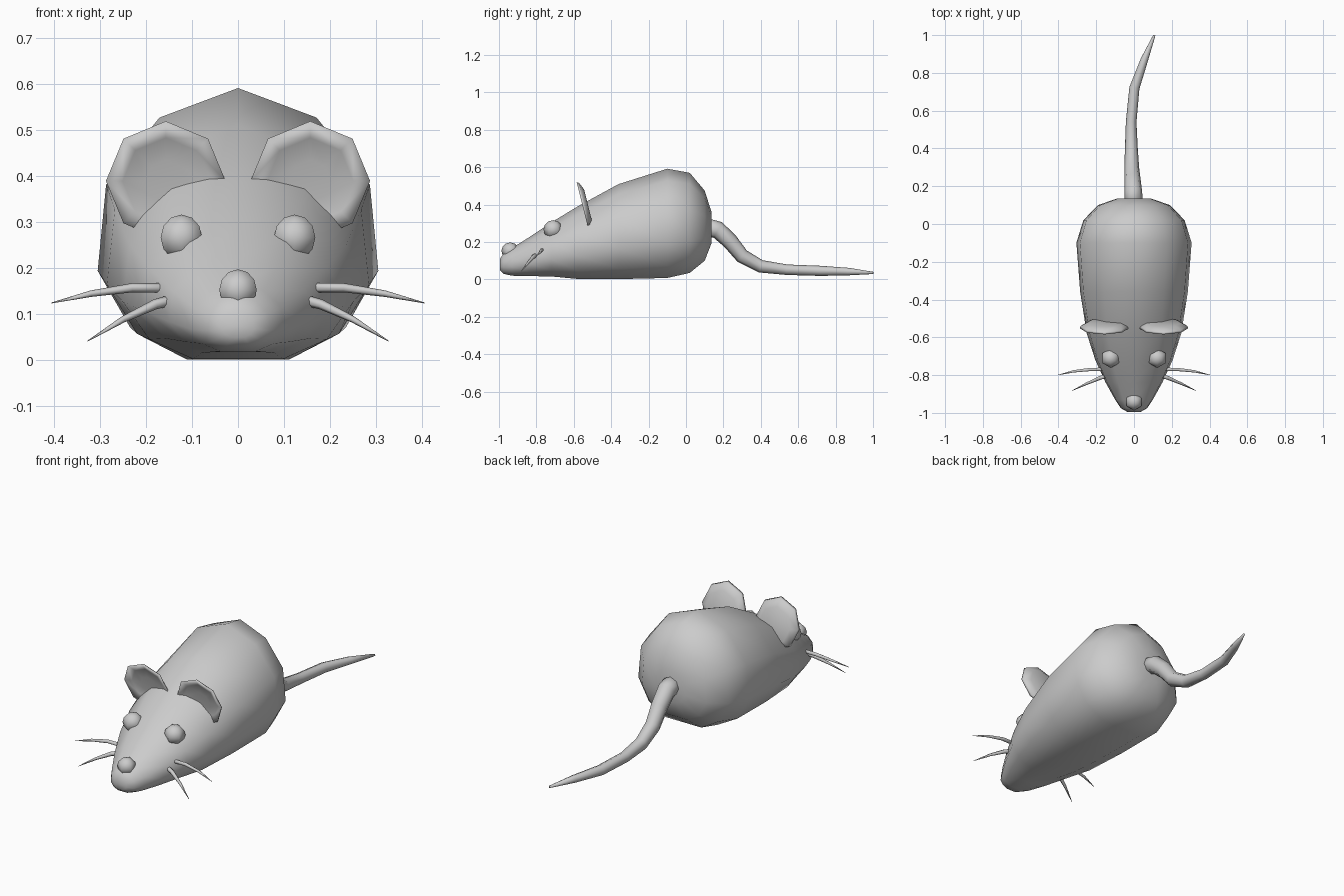
import bpy, bmesh
from math import sin, cos, pi
from mathutils import Vector

if "Cube" in bpy.data.objects:
    bpy.data.objects.remove(bpy.data.objects["Cube"])


def loft(name, rings):
    """Skin a list of equal-length rings, closing both ends with a fan."""
    bm = bmesh.new()
    loops = [[bm.verts.new(p) for p in ring] for ring in rings]
    n = len(loops[0])
    for a, b in zip(loops, loops[1:]):
        for i in range(n):
            j = (i + 1) % n
            bm.faces.new((a[i], a[j], b[j], b[i]))
    for end in (loops[0], loops[-1]):
        c = bm.verts.new(sum((v.co for v in end), Vector()) / n)
        for i in range(n):
            bm.faces.new((end[i], end[(i + 1) % n], c))
    bmesh.ops.recalc_face_normals(bm, faces=bm.faces)
    for f in bm.faces:
        f.smooth = True
    me = bpy.data.meshes.new(name)
    bm.to_mesh(me)
    bm.free()
    ob = bpy.data.objects.new(name, me)
    bpy.context.collection.objects.link(ob)
    return ob


def tube(name, path, sides, ref):
    """Tapered tube along (x, y, z, radius) points."""
    pts = [Vector(p[:3]) for p in path]
    rings = []
    for i, p in enumerate(pts):
        t = (pts[min(i + 1, len(pts) - 1)] - pts[max(i - 1, 0)]).normalized()
        u = t.cross(Vector(ref)).normalized()
        v = t.cross(u)
        r = path[i][3]
        rings.append([p + r * (cos(2 * pi * k / sides) * u + sin(2 * pi * k / sides) * v)
                      for k in range(sides)])
    return loft(name, rings)


def ball(name, loc, scale, segments, rings):
    bpy.ops.mesh.primitive_uv_sphere_add(segments=segments, ring_count=rings,
                                         radius=1, location=loc)
    ob = bpy.context.object
    ob.name = name
    ob.scale = scale
    bpy.ops.object.shade_smooth()
    return ob


# Body: one half cross-section (width, height fractions) swept along y
half = [(.56, .89), (.94, .64), (1, .32), (.77, .11), (.39, 0)]
section = [(0, 1)] + half + [(0, 0)] + [(-x, z) for x, z in reversed(half)]
stations = [  # y, half width, bottom, top
    (-.995, .035, .05, .11), (-.975, .07, .03, .14), (-.93, .10, .02, .168),
    (-.84, .15, .018, .225), (-.72, .205, .016, .305), (-.58, .25, .003, .39),
    (-.36, .285, .002, .51), (-.10, .305, .008, .592), (.02, .268, .035, .57),
    (.10, .19, .10, .475), (.135, .09, .19, .365)]
loft("body", [[(x * w, y, b + z * (t - b)) for x, z in section]
              for y, w, b, t in stations])

# Tail: curls down from the rump and lies along the floor
tube("tail", [(-.002, .10, .28, .05), (-.004, .17, .265, .047), (-.008, .235, .205, .043),
              (-.012, .30, .125, .039), (-.014, .40, .070, .034), (-.015, .54, .052, .028),
              (.002, .72, .046, .027), (.055, .87, .042, .02), (.108, 1.0, .035, .006)],
     8, (1, 0, 0))

# Nose
ball("nose", (0, -.94, .153), (.047, .047, .045), 6, 6)

for s, side in ((1, "left"), (-1, "right")):
    # Eye
    ball(side + "_eye", (s * .123, -.71, .267), (.052, .052, .05), 6, 6)

    # Ear: dished octagon leaning forward
    rings = []
    for f, depth in ((.35, .020), (.72, .016), (1, 0), (.97, .012), (.7, .03)):
        ring = []
        for k in range(8):
            a = k * pi / 4
            dz = .13 * f * sin(a)
            ring.append((s * (.157 + .13 * f * cos(a)), -.552 - .25 * dz + depth, .39 + dz))
        rings.append(ring)
    loft(side + "_ear", rings)

    # Whiskers
    whiskers = {
        "upper": [(.13, -.77, .158, .011), (.23, -.77, .158, .010),
                  (.32, -.78, .145, .007), (.405, -.80, .125, .001)],
        "lower": [(.12, -.795, .137, .013), (.18, -.815, .122, .011),
                  (.25, -.845, .089, .007), (.327, -.882, .042, .001)]}
    for row, path in whiskers.items():
        tube(f"{side}_{row}_whisker", [(s * x, y, z, r) for x, y, z, r in path],
             6, (0, 1, 0))
